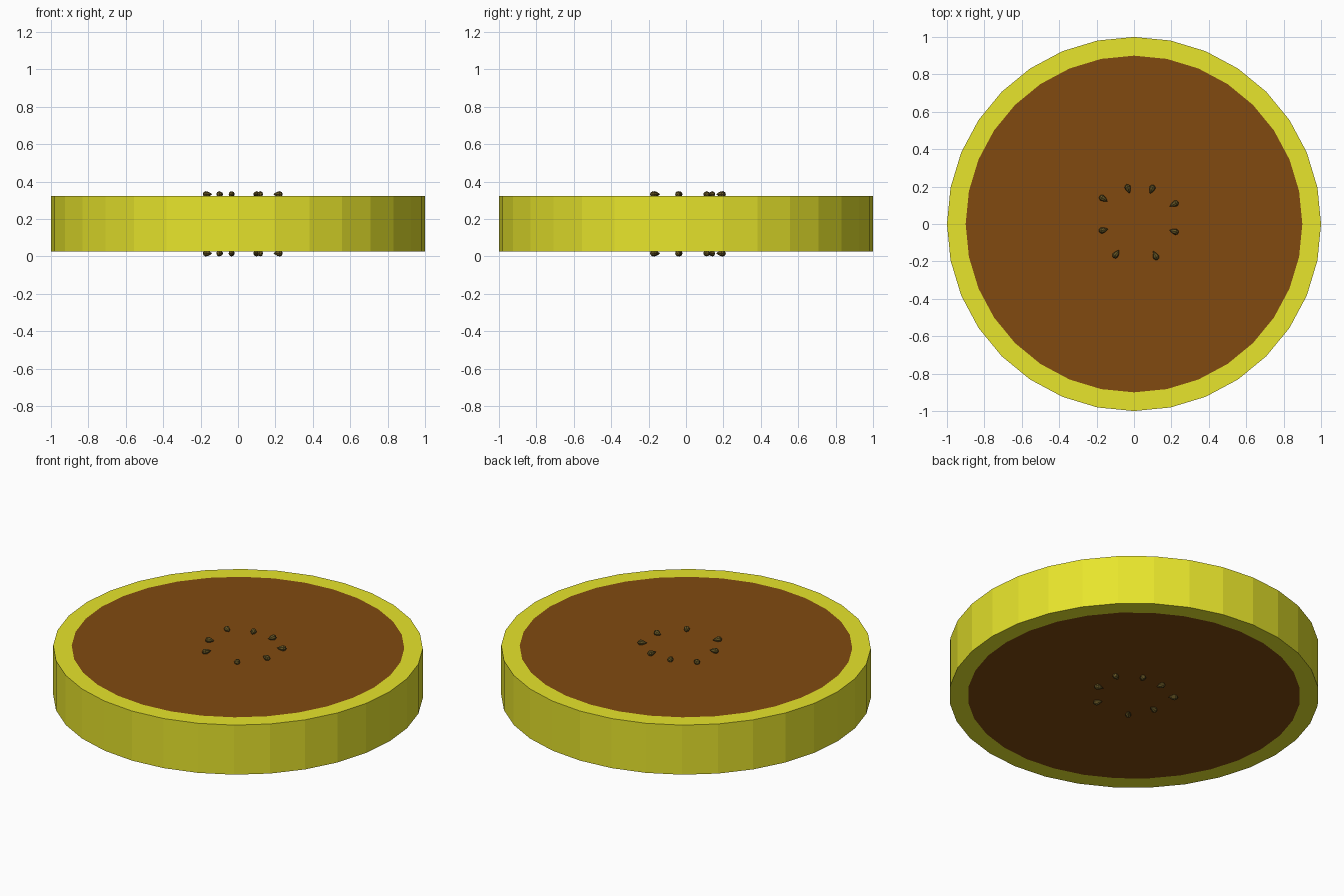
import bpy, bmesh
from math import sin, cos, pi, atan2
from mathutils import Matrix, Vector

if "Cube" in bpy.data.objects:
    bpy.data.objects.remove(bpy.data.objects["Cube"])

SIDES = 32
Z0, Z1 = 0.026, 0.322


def material(name, rgb):
    m = bpy.data.materials.new(name)
    m.diffuse_color = (*rgb, 1)
    m.use_nodes = True
    m.node_tree.nodes["Principled BSDF"].inputs["Base Color"].default_value = m.diffuse_color
    return m


def finish(name, bm, mat):
    bmesh.ops.recalc_face_normals(bm, faces=bm.faces)
    me = bpy.data.meshes.new(name)
    bm.to_mesh(me)
    bm.free()
    me.materials.append(mat)
    ob = bpy.data.objects.new(name, me)
    bpy.context.collection.objects.link(ob)
    return ob


def lathe(bm, profile, sides, closed=False):
    """Spin (radius, z) points around z; zero-radius points become poles."""
    rings = []
    for r, z in profile:
        if r == 0:
            rings.append([bm.verts.new((0, 0, z))] * sides)
        else:
            rings.append([bm.verts.new((r * cos(2 * pi * i / sides),
                                        r * sin(2 * pi * i / sides), z))
                          for i in range(sides)])
    pairs = list(zip(rings, rings[1:]))
    if closed:
        pairs.append((rings[-1], rings[0]))
    for a, b in pairs:
        for i in range(sides):
            j = (i + 1) % sides
            bm.faces.new(list(dict.fromkeys((a[i], a[j], b[j], b[i]))))


yellow = material("rind_yellow", (0.80, 0.78, 0.025))
brown = material("flesh_brown", (0.219, 0.068, 0.005))
dark = material("seed_dark", (0.13, 0.09, 0.018))

# Outer rind ring
bm = bmesh.new()
lathe(bm, [(0.9, Z0), (1, Z0), (1, Z1), (0.9, Z1)], SIDES, closed=True)
finish("rind", bm, yellow)

# Inner flesh disc, flush with the rind
bm = bmesh.new()
lathe(bm, [(0, Z0), (0.9, Z0), (0.9, Z1), (0, Z1)], SIDES)
finish("flesh", bm, brown)

# Teardrop seeds on both faces, tips pointing to the middle of the ring
SEEDS = [(-0.165, 0.136), (-0.032, 0.190), (0.096, 0.187), (0.216, 0.107),
         (0.216, -0.040), (0.115, -0.170), (-0.096, -0.162), (-0.165, -0.033)]
DROP = [(0, -0.024), (0.011, -0.019), (0.0165, -0.009), (0.014, 0.004),
        (0.007, 0.018), (0, 0.028)]
CENTRE = Vector((0.024, 0.012, 0))
for side, z in (("top", Z1 + 0.010), ("bottom", Z0 - 0.010)):
    for n, (x, y) in enumerate(SEEDS):
        d = CENTRE - Vector((x, y, 0))
        bm = bmesh.new()
        lathe(bm, DROP, 8)
        bm.transform(Matrix.Translation((x, y, z))
                     @ Matrix.Rotation(atan2(d.y, d.x), 4, 'Z')
                     @ Matrix.Rotation(pi / 2, 4, 'Y'))
        finish(f"seed_{side}_{n + 1}", bm, dark)
